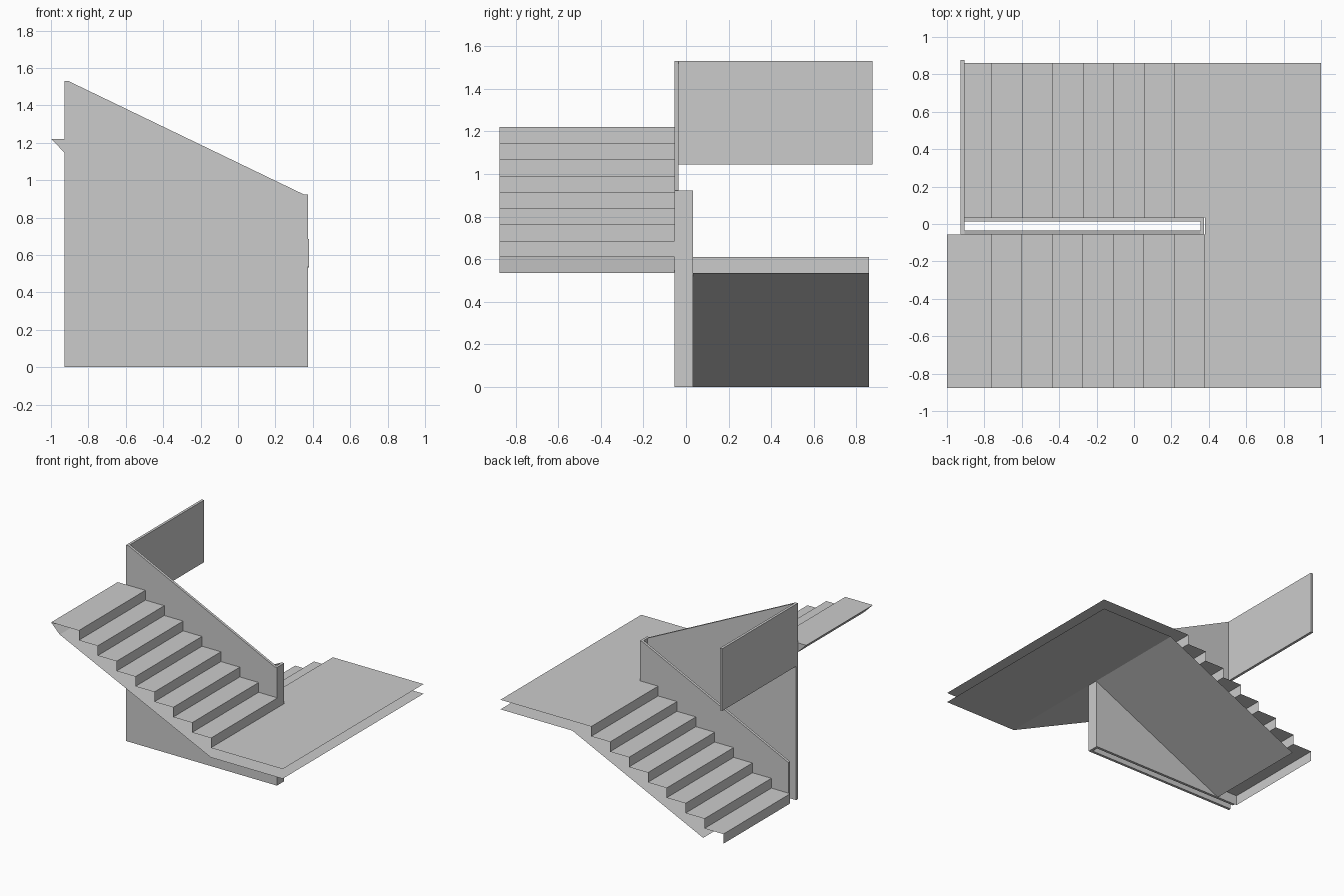
import bpy, bmesh

if "Cube" in bpy.data.objects:
    bpy.data.objects.remove(bpy.data.objects["Cube"])

RISE, GO = 0.0763, 0.163          # riser height and tread depth
X0, Z0 = 0.38, 0.61               # landing front edge and level
SOFFIT_Z = 0.535
Y_OUT, Y_IN = -0.877, -0.055      # upper flight
Y_IN2, Y_OUT2 = 0.034, 0.86       # lower flight
T = 0.02                          # wall panel thickness


def finish(name, bm):
    mesh = bpy.data.meshes.new(name)
    bm.to_mesh(mesh)
    bm.free()
    obj = bpy.data.objects.new(name, mesh)
    bpy.context.collection.objects.link(obj)
    return obj


def strip(bm, profile, ya, yb):
    """Sweep an open x-z polyline from ya to yb as a sheet."""
    a = [bm.verts.new((x, ya, z)) for x, z in profile]
    b = [bm.verts.new((x, yb, z)) for x, z in profile]
    for i in range(len(a) - 1):
        bm.faces.new((a[i], b[i], b[i + 1], a[i + 1]))


def sheet(name, profile, ya, yb):
    bm = bmesh.new()
    strip(bm, profile, ya, yb)
    return finish(name, bm)


def side(name, outline, y):
    bm = bmesh.new()
    bm.faces.new([bm.verts.new((x, y, z)) for x, z in outline])
    return finish(name, bm)


def panel(name, outline, y, depth):
    """Solid panel from an x-z outline."""
    bm = bmesh.new()
    f = bm.faces.new([bm.verts.new((x, y, z)) for x, z in outline])
    ext = bmesh.ops.extrude_face_region(bm, geom=[f])["geom"]
    vs = [g for g in ext if isinstance(g, bmesh.types.BMVert)]
    bmesh.ops.translate(bm, verts=vs, vec=(0, depth, 0))
    bmesh.ops.recalc_face_normals(bm, faces=bm.faces)
    return finish(name, bm)


# Upper flight: risers and treads climbing towards -x
upper = [(X0, Z0)]
for i in range(8):
    x, z = X0 - i * GO, Z0 + (i + 1) * RISE
    upper += [(x, z), (x - GO if i < 7 else -1.0, z)]
upper_soffit = [(X0, SOFFIT_Z), (-0.925, 1.145), (-1.0, upper[-1][1])]
sheet("upper_steps", upper, Y_IN, Y_OUT)
sheet("upper_soffit", upper_soffit, Y_OUT, Y_IN)
side("upper_inner_side", upper + upper_soffit[-2::-1], Y_IN)

# Lower flight: descending towards -x, open on the outer side
lower = [(X0, Z0)]
for i in range(8):
    x, z = X0 - (i + 1) * GO, Z0 - i * RISE
    lower += [(x, z), (x, max(z - RISE, 0.0))]
lower_soffit = [(X0, SOFFIT_Z), (-0.75, 0.0)]
sheet("lower_steps", lower, Y_OUT2, Y_IN2)
sheet("lower_soffit", lower_soffit, Y_IN2, Y_OUT2)
side("lower_inner_side", lower + lower_soffit[::-1], Y_IN2)

# Landing: separate top and underside sheets
sheet("landing_top", [(1.0, Z0), (X0, Z0)], Y_OUT2, Y_OUT)
sheet("landing_underside", [(1.0, SOFFIT_Z), (X0, SOFFIT_Z)], Y_OUT, Y_OUT2)

# Central wall: two sloped panels with a slot between and a closing end
XL, XR = -0.927, 0.375
panel("upper_wall", [(XL, 0), (XR, 0), (XR, 0.922), (XR - T, 0.922),
                     (XL + T, 1.53), (XL, 1.53)], Y_IN, T)
panel("lower_wall", [(XL + T, 0), (XR, 0), (XR, 0.922), (XR - T, 0.922),
                     (XL + T, 0.315)], Y_IN2 - T, T)
panel("wall_end", [(XR - T, 0), (XR, 0), (XR, 0.922), (XR - T, 0.922)],
      Y_IN + T, Y_IN2 - Y_IN - 2 * T)

# Guard panel across the top of the stairwell
panel("top_guard", [(XL, 1.045), (XL + T, 1.045), (XL + T, 1.53), (XL, 1.53)],
      Y_IN + T, 0.877 - Y_IN - T)
